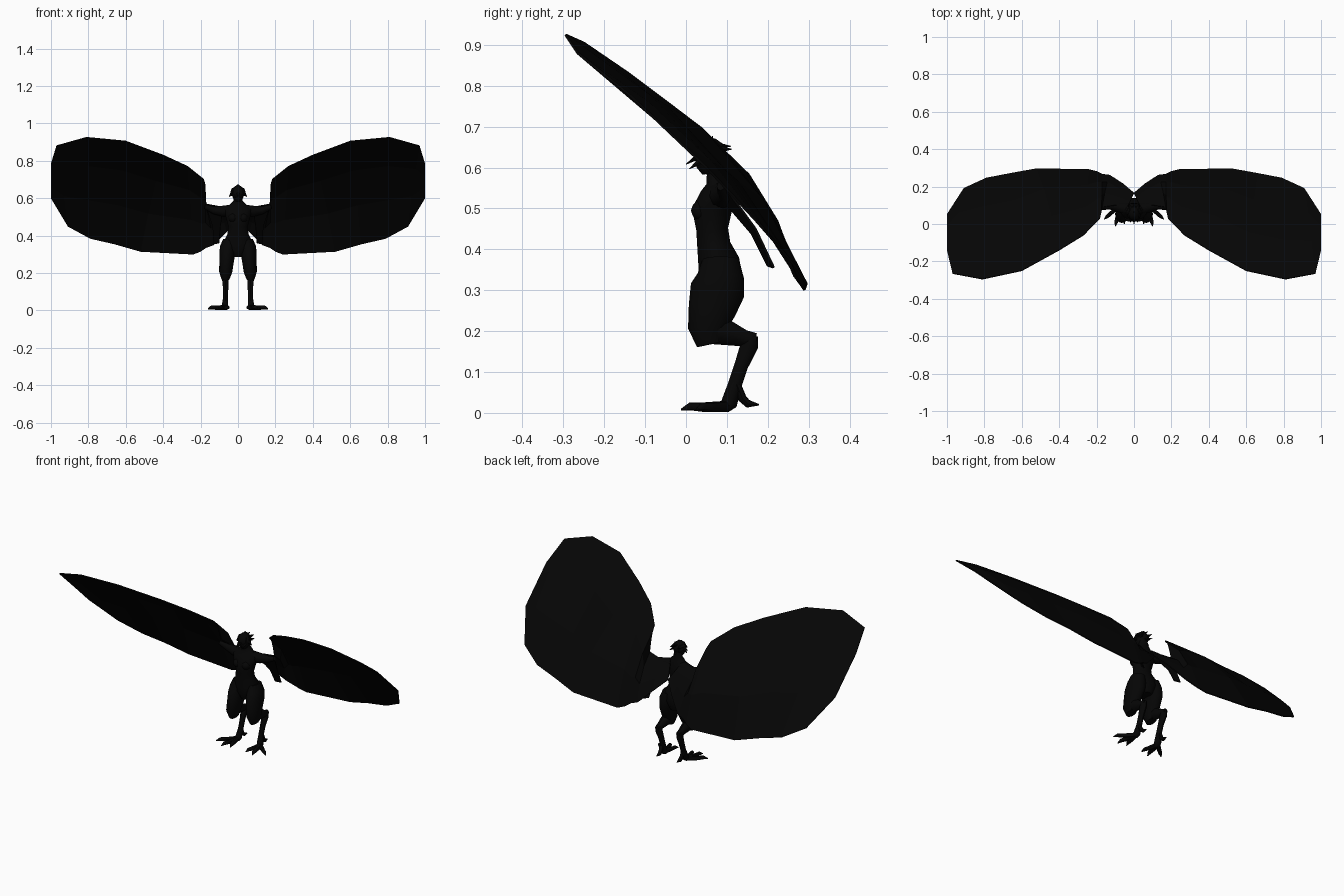
import bpy, bmesh, math
from mathutils import Vector

black = bpy.data.materials.new("near black")
black.diffuse_color = (0.0016, 0.0016, 0.0016, 1)


def finish(name, bm, mirror=False, smooth=True, thick=0):
    bmesh.ops.recalc_face_normals(bm, faces=bm.faces[:])
    me = bpy.data.meshes.new(name)
    bm.to_mesh(me)
    bm.free()
    me.materials.append(black)
    ob = bpy.data.objects.new(name, me)
    bpy.context.collection.objects.link(ob)
    if smooth:
        bpy.context.view_layer.objects.active = ob
        ob.select_set(True)
        bpy.ops.object.shade_smooth_by_angle(angle=math.radians(50))
        ob.select_set(False)
    if thick:
        s = ob.modifiers.new("Thickness", 'SOLIDIFY')
        s.thickness = thick
        s.offset = 0
    if mirror:
        ob.modifiers.new("Mirror", 'MIRROR')
    return ob


def tube(bm, pts, n=10):
    """Loft elliptical rings (x, y, z, radius a, radius b) along a path."""
    P = [Vector(p[:3]) for p in pts]
    rings = []
    for i, p in enumerate(pts):
        t = (P[min(i + 1, len(P) - 1)] - P[max(i - 1, 0)]).normalized()
        ref = Vector((0, 1, 0)) if abs(t.x) > 0.8 else Vector((1, 0, 0))
        u = (ref - t * ref.dot(t)).normalized()
        v = t.cross(u)
        rings.append([bm.verts.new(P[i] + u * p[3] * math.cos(a) + v * p[4] * math.sin(a))
                      for a in (2 * math.pi * k / n for k in range(n))])
    for r, s in zip(rings, rings[1:]):
        for k in range(n):
            bm.faces.new((r[k], r[(k + 1) % n], s[(k + 1) % n], s[k]))
    bm.faces.new(rings[0])
    bm.faces.new(rings[-1])


def part(name, paths, n=10, mirror=False):
    bm = bmesh.new()
    for p in paths:
        tube(bm, p, n)
    return finish(name, bm, mirror)


# torso, hips to neck
part("torso", [[
    (0, .085, .285, .03, .04), (0, .085, .33, .075, .055), (0, .08, .37, .075, .052),
    (0, .068, .41, .056, .042), (0, .064, .45, .052, .04), (0, .063, .495, .064, .05),
    (0, .073, .535, .075, .038), (0, .076, .56, .05, .026), (0, .074, .585, .024, .024),
    (0, .07, .61, .023, .024)]], 14)

# chest
bm = bmesh.new()
bmesh.ops.create_icosphere(bm, subdivisions=2, radius=.025)
bmesh.ops.translate(bm, verts=bm.verts[:], vec=(.027, .037, .495))
finish("chest", bm, True)

# head
part("head", [[
    (0, .058, .585, .016, .018), (0, .056, .60, .027, .03), (0, .058, .625, .036, .038),
    (0, .062, .645, .031, .037), (0, .066, .662, .018, .024), (0, .066, .671, .004, .006)]], 12)

# swept hair spikes, brow feathers and beak
spikes = [((0, .06, .655), (0, .11, .652)), ((.02, .07, .645), (.025, .112, .645)),
          ((.02, .07, .63), (.03, .11, .625)), ((0, .075, .625), (0, .105, .603)),
          ((.022, .06, .645), (.04, .075, .63)), ((.025, .055, .63), (.048, .06, .608)),
          ((.02, .05, .645), (.032, .03, .625)), ((0, .05, .64), (0, .0, .608)),
          ((.015, .05, .625), (.018, .008, .597)), ((0, .06, .65), (0, .065, .677))]
part("hair_spikes", [[(*a, .016, .012), (*b, .001, .001)] for a, b in spikes], 5, True)

# bird legs
part("thigh", [[
    (.045, .085, .375, .035, .045), (.054, .085, .335, .043, .057), (.058, .077, .30, .042, .067),
    (.062, .063, .25, .038, .058), (.066, .052, .205, .035, .047),
    (.067, .06, .168, .022, .034)]], 12, True)
part("shank", [[
    (.066, .05, .205, .03, .036), (.068, .105, .195, .024, .03),
    (.068, .145, .182, .018, .02), (.068, .172, .18, .012, .015)]], 8, True)
part("lower_leg", [[
    (.068, .16, .19, .014, .016), (.068, .155, .165, .017, .022), (.066, .135, .115, .014, .017),
    (.066, .12, .07, .013, .017), (.07, .105, .022, .018, .02), (.074, .095, .01, .016, .012)]], 8, True)

# toes with claws
toes = []
for tip in ((.05, .0), (.1, -.012), (.16, .025)):
    a, b = Vector((.074, .1)), Vector(tip)
    m, c = a.lerp(b, .5), a.lerp(b, .8)
    toes.append([(a.x, a.y, .016, .014, .014), (m.x, m.y, .014, .011, .012),
                 (c.x, c.y, .016, .01, .01), (b.x, b.y, .008, .002, .002)])
toes.append([(.068, .122, .075, .01, .01), (.068, .138, .035, .011, .011),
             (.067, .152, .022, .011, .01), (.066, .178, .02, .002, .002)])
part("toes", toes, 7, True)

# upper arm and forearm
part("arm", [[
    (.035, .08, .535, .032, .03), (.08, .09, .53, .028, .03),
    (.13, .095, .535, .018, .02), (.178, .085, .555, .01, .012)]], 8, True)

# broad cupped wing: ribs from leading edge to trailing edge, bulging backwards
lead = [(.03, .1, .545), (.1, .1, .555), (.172, .09, .57), (.175, .06, .67), (.182, .03, .70),
        (.27, -.06, .77), (.4, -.14, .83), (.6, -.25, .905), (.81, -.295, .925),
        (.97, -.265, .88), (1, -.14, .78)]
trail = [(0, .165, .48), (.06, .215, .42), (.13, .26, .35), (.17, .265, .335), (.2, .28, .315),
         (.24, .29, .30), (.52, .295, .315), (.66, .27, .355), (.79, .245, .385),
         (.91, .19, .45), (1, .05, .6)]
bulge = [0, .01, .025, .035, .035, .045, .05, .04, .04, .03, 0]
bm = bmesh.new()
ribs = []
for a, b, h in zip(lead, trail, bulge):
    a, b = Vector(a), Vector(b)
    out = Vector((0, .73, .68)) * h
    ribs.append([bm.verts.new(p) for p in
                 (a, a.lerp(b, .33) + out, a.lerp(b, .67) + out, b)])
for r, s in zip(ribs, ribs[1:]):
    for k in range(3):
        bm.faces.new((r[k], s[k], s[k + 1], r[k + 1]))
finish("wing", bm, True, False, .006)

# elbow feathers under the arm
bm = bmesh.new()
bm.faces.new([bm.verts.new(p) for p in
              ((.172, .09, .56), (.085, .1, .51), (.095, .16, .44), (.1, .2, .36),
               (.13, .215, .355), (.135, .17, .45))])
finish("elbow_feather", bm, True, False, .006)
